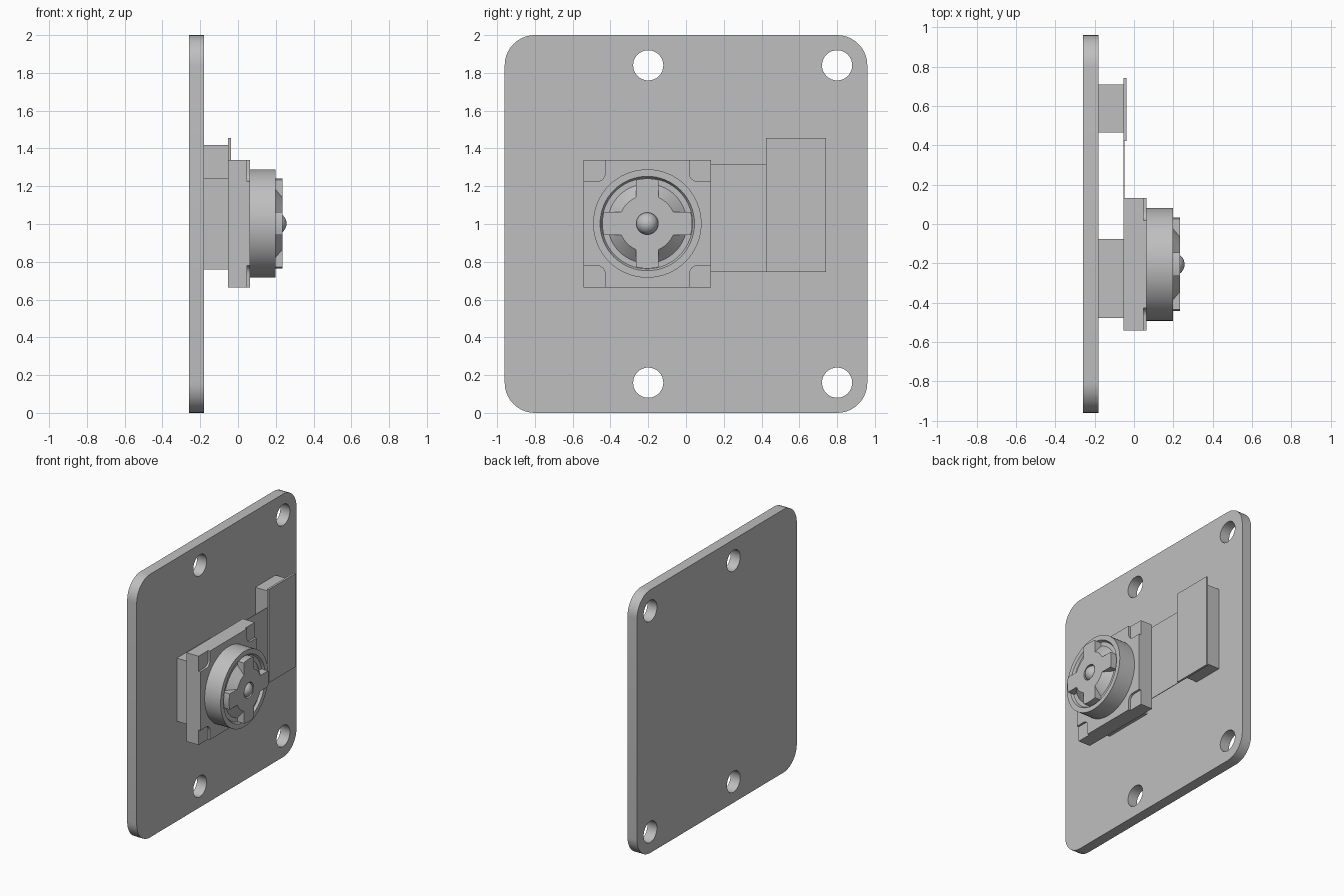
import bpy
import bmesh
from math import pi, sin, cos, asin, radians
from mathutils import Matrix, Vector

cube = bpy.data.objects.get("Cube")
if cube:
    bpy.data.objects.remove(cube, do_unlink=True)

grey = bpy.data.materials.new("plain grey")
grey.use_nodes = True
grey.diffuse_color = (0.52, 0.52, 0.52, 1)
grey.node_tree.nodes["Principled BSDF"].inputs["Base Color"].default_value = grey.diffuse_color

CY, CZ = -0.205, 1.0025  # lens axis


def finish(name, bm, smooth=True):
    bmesh.ops.recalc_face_normals(bm, faces=bm.faces[:])
    mesh = bpy.data.meshes.new(name)
    bm.to_mesh(mesh)
    bm.free()
    mesh.materials.append(grey)
    ob = bpy.data.objects.new(name, mesh)
    bpy.context.collection.objects.link(ob)
    if smooth:
        bpy.ops.object.select_all(action="DESELECT")
        ob.select_set(True)
        bpy.context.view_layer.objects.active = ob
        bpy.ops.object.shade_smooth_by_angle(angle=radians(30))
    return ob


def arc(y, z, r, a0, a1, n):
    return [(y + r * cos(a0 + (a1 - a0) * i / n), z + r * sin(a0 + (a1 - a0) * i / n))
            for i in range(n + 1)]


def prism(name, loops, x0, x1):
    """Extrude y-z outlines (the first is the rim, others are holes) along x."""
    bm = bmesh.new()
    edges = []
    for loop in loops:
        vs = [bm.verts.new((x0, y, z)) for y, z in loop]
        edges += [bm.edges.new((vs[i - 1], vs[i])) for i in range(len(vs))]
    bmesh.ops.triangle_fill(bm, edges=edges, use_beauty=True, normal=Vector((1, 0, 0)))
    new = bmesh.ops.extrude_face_region(bm, geom=bm.faces[:], use_keep_orig=True)["geom"]
    top = [v for v in new if isinstance(v, bmesh.types.BMVert)]
    bmesh.ops.translate(bm, verts=top, vec=(x1 - x0, 0, 0))
    return finish(name, bm)


def box(name, x0, x1, y0, y1, z0, z1):
    bm = bmesh.new()
    bmesh.ops.create_cube(bm, size=1)
    bmesh.ops.scale(bm, vec=(x1 - x0, y1 - y0, z1 - z0), verts=bm.verts)
    bmesh.ops.translate(bm, vec=((x0 + x1) / 2, (y0 + y1) / 2, (z0 + z1) / 2), verts=bm.verts)
    return finish(name, bm, False)


def lathe(name, profile, n=64):
    """Spin (x, radius) points about the lens axis."""
    bm = bmesh.new()
    vs = [bm.verts.new((x, CY + r, CZ)) for x, r in profile]
    es = [bm.edges.new(pair) for pair in zip(vs, vs[1:])]
    bmesh.ops.spin(bm, geom=vs + es, cent=(0, CY, CZ), axis=(1, 0, 0),
                   angle=2 * pi, steps=n, use_duplicate=False)
    bmesh.ops.remove_doubles(bm, verts=bm.verts[:], dist=0.0001)
    return finish(name, bm)


# Mounting board with rounded corners and four screw holes
R = 0.16
rim = []
for k, (sy, sz) in enumerate([(1, 1), (-1, 1), (-1, -1), (1, -1)]):
    rim += arc(sy * (0.96 - R), 1 + sz * (1 - R), R, k * pi / 2, (k + 1) * pi / 2, 10)
holes = [arc(y, z, 0.08, 0, 2 * pi, 32)[:-1] for y in (-0.2, 0.8) for z in (0.16, 1.84)]
prism("board", [rim] + holes, -0.26, -0.18)

# Pad, connector and flat cable
box("camera_pad", -0.18, -0.053, -0.478, -0.075, 0.76, 1.24)
box("connector_block", -0.18, -0.053, 0.465, 0.708, 0.78, 1.418)
box("connector_plate", -0.053, -0.037, 0.423, 0.742, 0.745, 1.455)
box("flat_cable", -0.053, -0.048, 0.12, 0.43, 0.745, 1.317)

# Camera housing with notched front corners
H, N, F = 0.3375, 0.2225, 0.045
box("housing", -0.053, 0.048, CY - H, CY + H, CZ - H, CZ + H)
corner = [(H, N)] + arc(N + F, N + F, F, -pi / 2, -pi, 6) + [(N, H)]
outline = []
for k in range(4):
    turn = Matrix.Rotation(k * pi / 2, 2)
    outline += [tuple(turn @ Vector(p) + Vector((CY, CZ))) for p in corner]
prism("housing_front", [outline], 0.048, 0.064)

# Lens barrel with a groove, sloped hub and central hole
lathe("lens_barrel", [(0.064, 0.287), (0.198, 0.287), (0.198, 0.25), (0.18, 0.24),
                      (0.18, 0.21), (0.235, 0.15), (0.235, 0.058), (0.185, 0.058), (0.185, 0)])

# Four arms across the lens cap
half = 0.06
a = asin(half / 0.238)
for k, side in enumerate(("left", "top", "right", "bottom")):
    turn = Matrix.Rotation(k * pi / 2, 2)
    shape = [(0.12, -half)] + arc(0, 0, 0.238, -a, a, 6) + [(0.12, half)]
    prism("cap_arm_" + side, [[tuple(turn @ Vector(p) + Vector((CY, CZ))) for p in shape]],
          0.18, 0.235)

# Glass dome
bm = bmesh.new()
bmesh.ops.create_uvsphere(bm, u_segments=32, v_segments=16, radius=0.058,
                          matrix=Matrix.Translation((0.199, CY, CZ)) @ Matrix.Rotation(pi / 2, 4, "Y"))
finish("lens_dome", bm)
